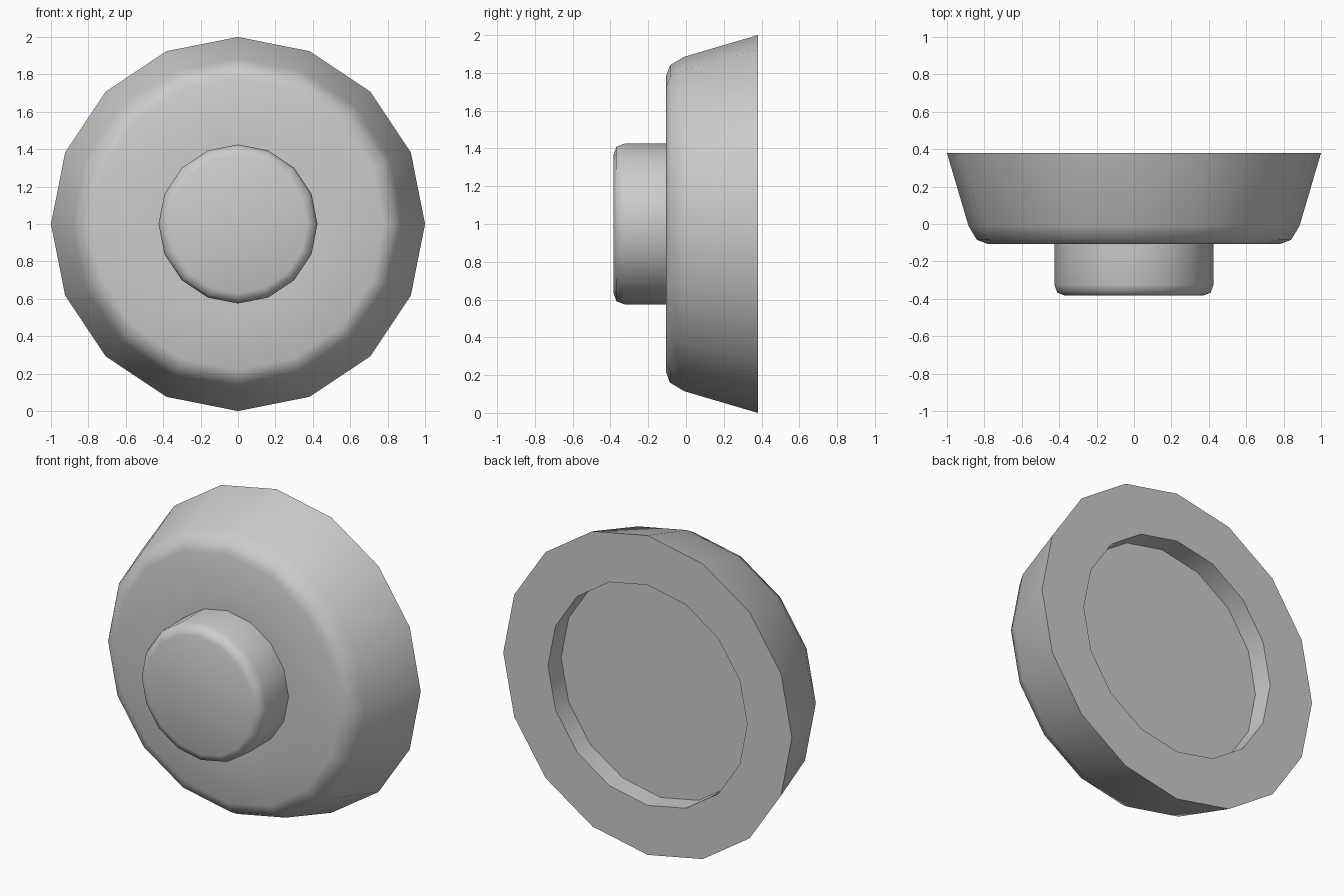
import bpy, bmesh
from math import sin, cos, radians, tau

if "Cube" in bpy.data.objects:
    bpy.data.objects.remove(bpy.data.objects["Cube"])

SIDES = 16


def lathe(name, profile, cap_first=False, cap_last=False):
    """Revolve (radius, y) points around the y axis at height z = 1."""
    bm = bmesh.new()
    rings = []
    for r, y in profile:
        rings.append([bm.verts.new((r * cos(tau * i / SIDES), y, 1 + r * sin(tau * i / SIDES)))
                      for i in range(SIDES)])
    for a, b in zip(rings, rings[1:]):
        for i in range(SIDES):
            j = (i + 1) % SIDES
            bm.faces.new((a[i], a[j], b[j], b[i]))
    if cap_first:
        bm.faces.new(rings[0][::-1])
    if cap_last:
        bm.faces.new(rings[-1])
    mesh = bpy.data.meshes.new(name)
    bm.to_mesh(mesh)
    bm.free()
    obj = bpy.data.objects.new(name, mesh)
    bpy.context.collection.objects.link(obj)
    bpy.ops.object.select_all(action='DESELECT')
    bpy.context.view_layer.objects.active = obj
    obj.select_set(True)
    bpy.ops.object.shade_smooth_by_angle(angle=radians(50))
    return obj


# Flared base: recessed back, flat rim, tapered wall, rounded front edge
lathe("base", [(0.69, 0.25), (0.69, 0.38), (1.0, 0.38), (0.885, -0.01),
               (0.84, -0.085), (0.78, -0.107), (0.425, -0.107)], cap_first=True)

# Round knob rising from the front of the base
lathe("knob", [(0.425, -0.107), (0.425, -0.325), (0.41, -0.367),
               (0.37, -0.383)], cap_last=True)
